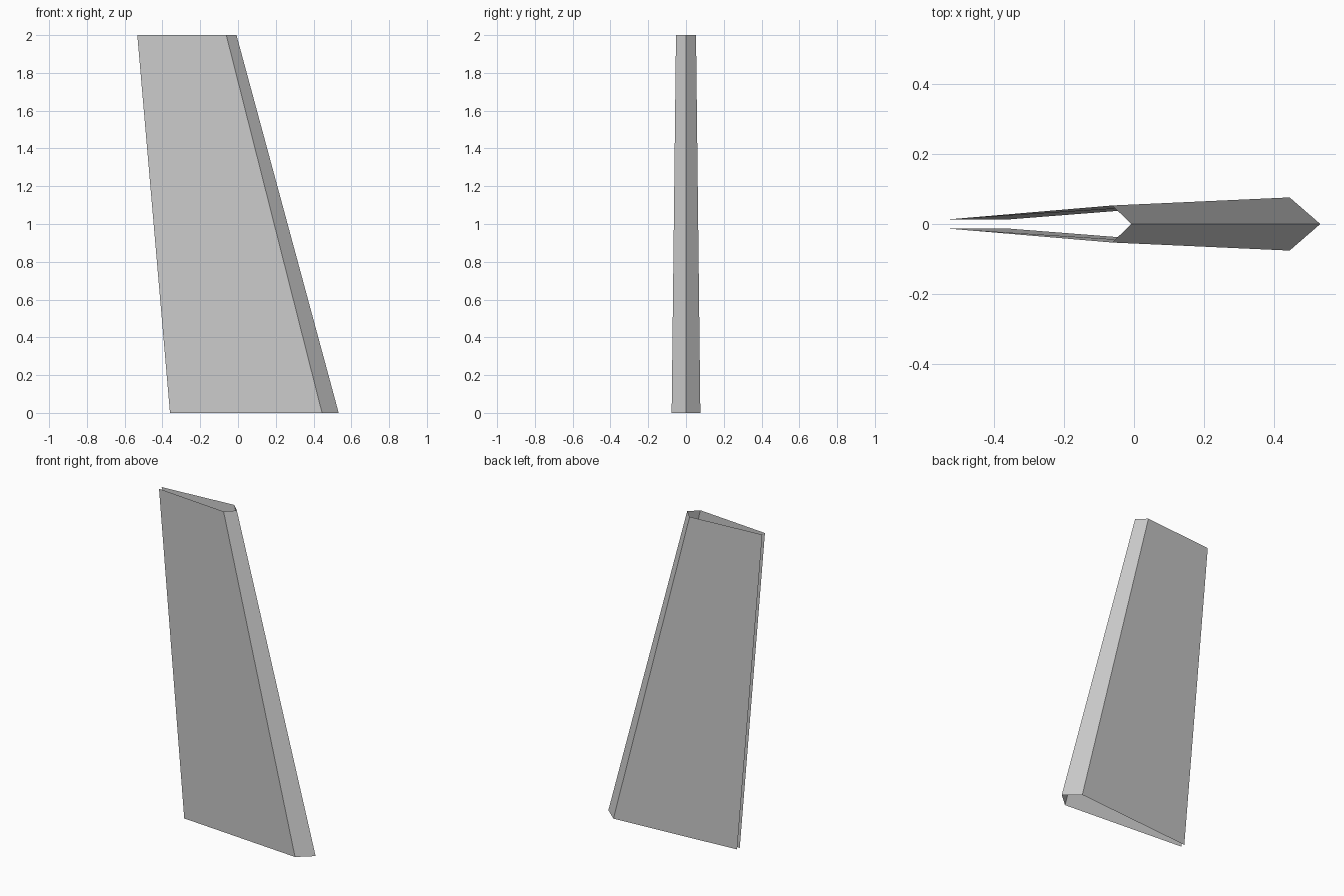
import bpy
import bmesh

if "Cube" in bpy.data.objects:
    bpy.data.objects.remove(bpy.data.objects["Cube"])

# Half cross-sections (x, y): trailing edge, shoulder, leading edge
ROOT = [(-0.36, 0.013), (0.445, 0.076), (0.533, 0.0)]
TIP = [(-0.533, 0.013), (-0.062, 0.053), (-0.008, 0.0)]
HEIGHT = 2.0


def loft_half(name, lower, upper, height):
    """Thin open shell lofted between two half sections."""
    bm = bmesh.new()
    low = [bm.verts.new((x, y, 0)) for x, y in lower]
    top = [bm.verts.new((x, y, height)) for x, y in upper]
    for i in range(len(low) - 1):
        bm.faces.new((low[i + 1], low[i], top[i], top[i + 1]))
    mesh = bpy.data.meshes.new(name)
    bm.to_mesh(mesh)
    bm.free()
    obj = bpy.data.objects.new(name, mesh)
    bpy.context.collection.objects.link(obj)
    return obj


# Swept fin skin, open at root, tip and trailing edge
fin = loft_half("fin_skin", ROOT, TIP, HEIGHT)
mirror = fin.modifiers.new("mirror_side", 'MIRROR')
mirror.use_axis = (False, True, False)
mirror.use_clip = True
mirror.merge_threshold = 0.001
